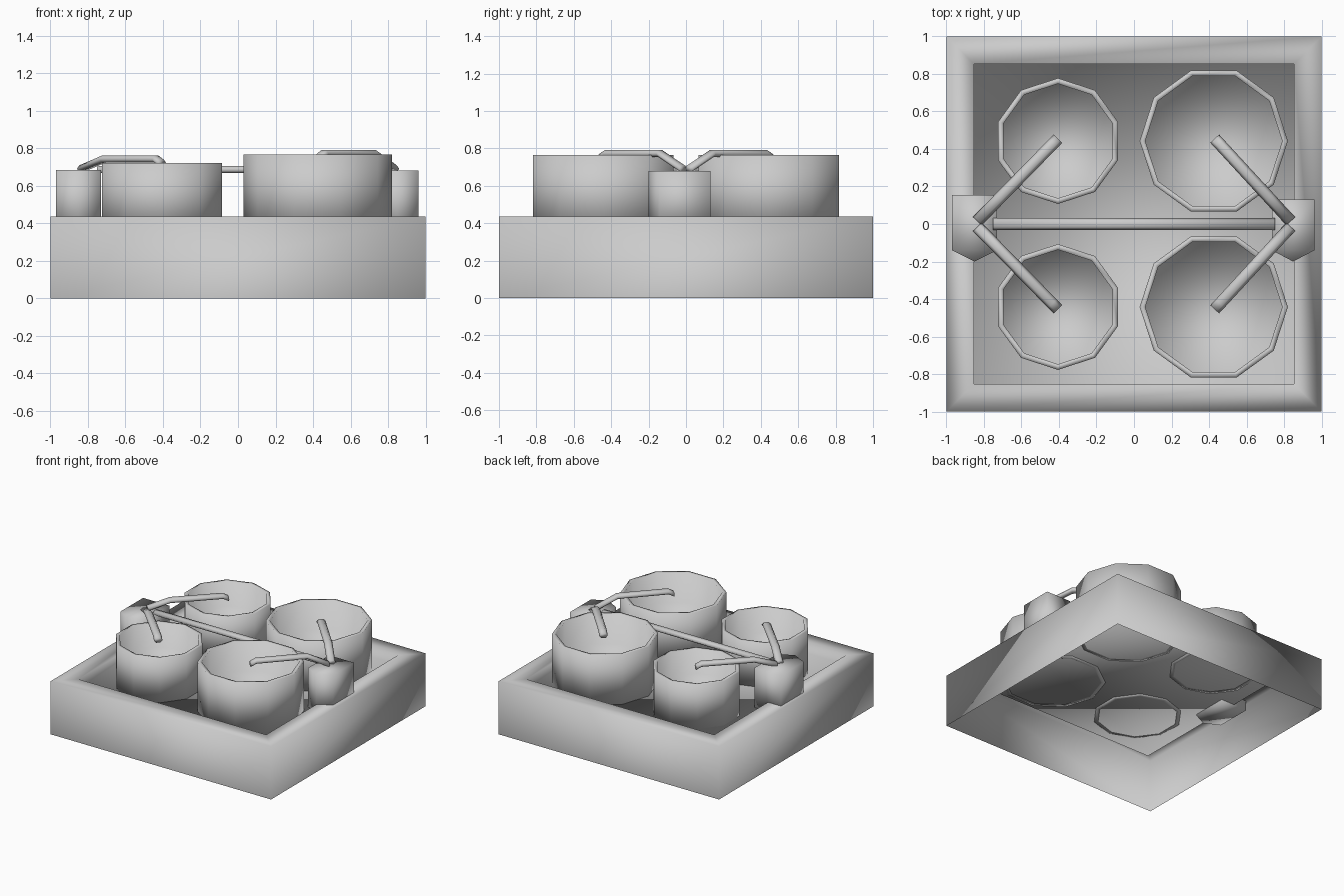
import bpy, bmesh, math
from mathutils import Vector

cube = bpy.data.objects.get("Cube")
if cube:
    bpy.data.objects.remove(cube, do_unlink=True)

grey = bpy.data.materials.new("plain_grey")
grey.use_nodes = True
grey.diffuse_color = (0.6, 0.6, 0.6, 1)
grey.node_tree.nodes["Principled BSDF"].inputs["Base Color"].default_value = (0.6, 0.6, 0.6, 1)


def skin(name, rings, cap_start=False, cap_end=False):
    """Join closed rings of points into one smooth shaded object."""
    bm = bmesh.new()
    loops = [[bm.verts.new(p) for p in ring] for ring in rings]
    n = len(loops[0])
    for a, b in zip(loops, loops[1:]):
        for i in range(n):
            j = (i + 1) % n
            bm.faces.new((a[i], a[j], b[j], b[i]))
    if cap_start:
        bm.faces.new(loops[0][::-1])
    if cap_end:
        bm.faces.new(loops[-1])
    for f in bm.faces:
        f.smooth = True
    mesh = bpy.data.meshes.new(name)
    bm.to_mesh(mesh)
    bm.free()
    mesh.materials.append(grey)
    obj = bpy.data.objects.new(name, mesh)
    bpy.context.collection.objects.link(obj)
    return obj


def lathe(name, profile, sides, phase=0.0, x=0.0, y=0.0):
    """Turn a (radius, height) profile and close its last ring."""
    angles = [phase + math.tau * i / sides for i in range(sides)]
    rings = [[(x + r * math.cos(a), y + r * math.sin(a), z) for a in angles]
             for r, z in profile]
    return skin(name, rings, cap_end=True)


def tube(name, path, width, height):
    """Flattened six-sided bar along a path that is straight in plan."""
    path = [Vector(p) for p in path]
    run = path[-1] - path[0]
    side = Vector((-run.y, run.x, 0)).normalized() * width
    up = Vector((0, 0, height))
    rings = []
    for p in path:
        rings.append([p + side * math.cos(a) - up * math.sin(a) / math.sin(math.pi / 3)
                      for a in (math.tau * i / 6 for i in range(6))])
    # rings run so that faces point outward
    return skin(name, [r[::-1] for r in rings], True, True)


# Tray: open underneath, flat rim, sunken floor
half, inner, rim_z, floor_z = 1.0, 0.852, 0.435, 0.36
root = math.sqrt(2)
lathe("tray", [(half * root, 0), (half * root, rim_z),
               (inner * root, rim_z), (inner * root, floor_z)], 4, math.pi / 4)

# Pots: two small on the right, two large on the left
wall, pot_base, pot_floor = 0.03, 0.355, 0.52
for size, x, r, top, phase in (("small", -0.405, 0.335, 0.722, math.pi / 2),
                               ("large", 0.425, 0.395, 0.765, 0)):
    for end, sign in (("back", 1), ("front", -1)):
        lathe(f"{size}_pot_{end}",
              [(r - wall, pot_base), (r, pot_base), (r, top),
               (r - wall, top), (r - wall, pot_floor)],
              10, phase, x, sign * 0.442)

# Posts: five-sided prisms pointing to the front
for side, x, w, back, top in (("right", -0.85, 0.12, 0.155, 0.685),
                              ("left", 0.848, 0.113, 0.13, 0.68)):
    outline = [(x - w, back), (x - w, -0.14), (x, -0.2), (x + w, -0.14), (x + w, back)]
    skin(f"{side}_post", [[(px, py, z) for px, py in outline] for z in (pot_base, top)],
         True, True)

# Beam between the posts
tube("cross_beam", [(-0.75, 0, 0.686), (0.75, 0, 0.686)], 0.033, 0.018)

# Spouts: rise from a post, run level over a pot, dip at the tip
for side, start_x, end_x, level in (("right", -0.835, -0.405, 0.742),
                                    ("left", 0.835, 0.43, 0.773)):
    for end, sign in (("back", 1), ("front", -1)):
        start = Vector((start_x, sign * 0.015, 0))
        finish = Vector((end_x, sign * 0.455, 0))
        path = []
        for t, z in ((0, 0.69), (0.28, level), (0.93, level), (1, level - 0.022)):
            p = start.lerp(finish, t)
            path.append((p.x, p.y, z))
        tube(f"{side}_spout_{end}", path, 0.032, 0.018)
